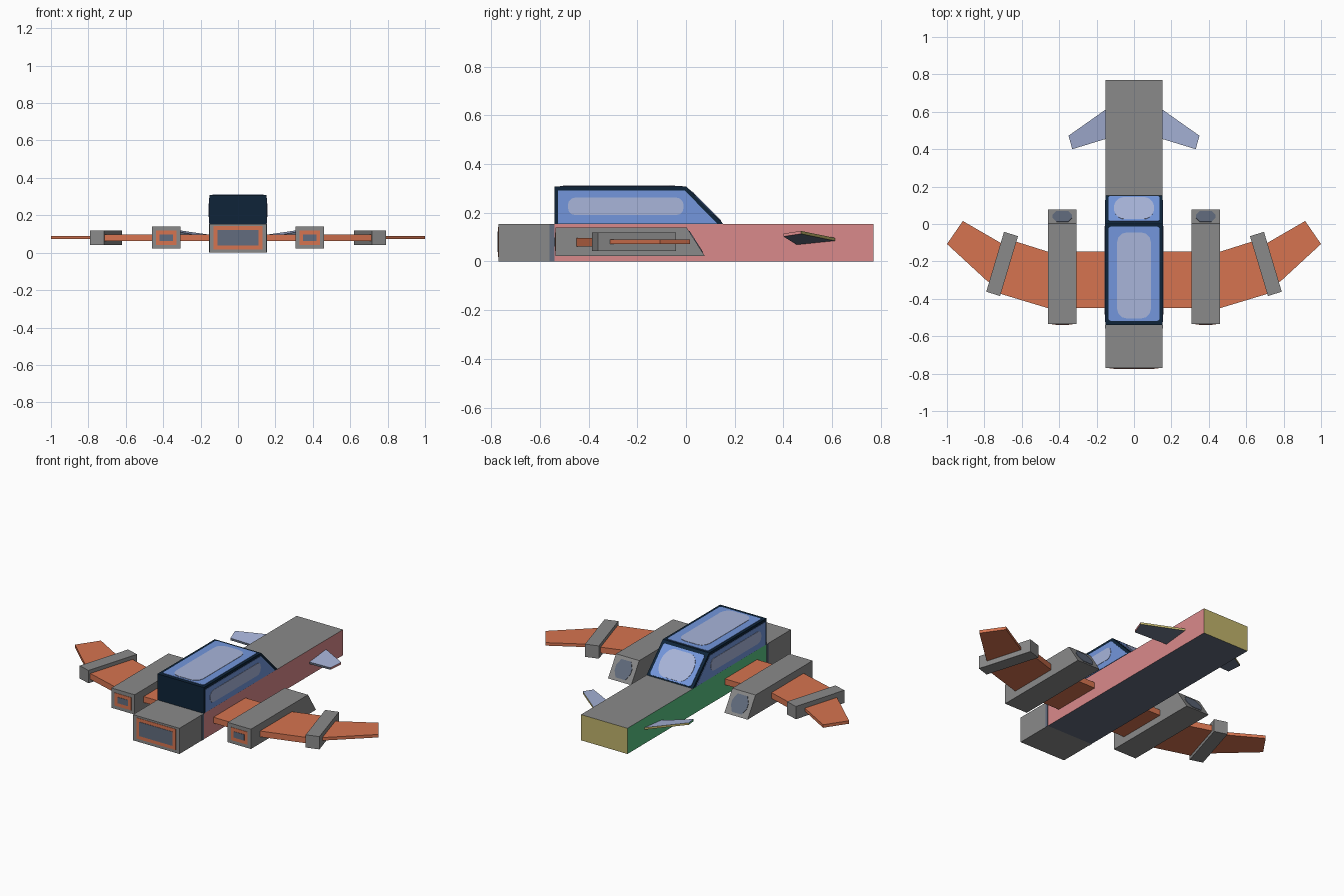
import bpy, bmesh, math
from mathutils import Vector

if "Cube" in bpy.data.objects:
    bpy.data.objects.remove(bpy.data.objects["Cube"])


def material(name, r, g, b):
    def lin(c):
        c /= 255
        return c / 12.92 if c <= 0.04045 else ((c + 0.055) / 1.055) ** 2.4
    m = bpy.data.materials.new(name)
    m.diffuse_color = (lin(r), lin(g), lin(b), 1)
    m.use_nodes = True
    m.node_tree.nodes["Principled BSDF"].inputs["Base Color"].default_value = m.diffuse_color
    return m


GREY = material("hull grey", 138, 138, 138)
ORANGE = material("wing orange", 214, 116, 80)
SLATE = material("slate", 98, 108, 126)
NAVY = material("frame navy", 14, 36, 57)
BLUE = material("glass blue", 115, 150, 220)
PALE = material("pale blue", 168, 181, 218)
PINK = material("side pink", 218, 138, 139)
GREEN = material("side green", 88, 195, 132)
KHAKI = material("end khaki", 192, 180, 108)


def prism(name, pts, depth, mats, rule=None):
    """Solid made by sweeping a polygon along a vector."""
    bm = bmesh.new()
    d = Vector(depth)
    a = [bm.verts.new(Vector(p)) for p in pts]
    b = [bm.verts.new(Vector(p) + d) for p in pts]
    bm.faces.new(a)
    bm.faces.new(b)
    n = len(a)
    for i in range(n):
        bm.faces.new((a[i], a[(i + 1) % n], b[(i + 1) % n], b[i]))
    bmesh.ops.recalc_face_normals(bm, faces=bm.faces)
    if rule:
        for f in bm.faces:
            f.material_index = rule(f.normal)
    me = bpy.data.meshes.new(name)
    bm.to_mesh(me)
    bm.free()
    for m in mats:
        me.materials.append(m)
    ob = bpy.data.objects.new(name, me)
    bpy.context.collection.objects.link(ob)
    return ob


def box(name, x0, x1, y0, y1, z0, z1, mats, rule=None):
    return prism(name, [(x0, y0, z0), (x1, y0, z0), (x1, y1, z0), (x0, y1, z0)],
                 (0, 0, z1 - z0), mats, rule)


def rounded(u0, u1, v0, v1, r, n=3):
    """Rounded rectangle outline in two dimensions."""
    pts = []
    for q, (cu, cv) in enumerate([(u1 - r, v1 - r), (u0 + r, v1 - r),
                                  (u0 + r, v0 + r), (u1 - r, v0 + r)]):
        for i in range(n + 1):
            t = math.pi / 2 * (q + i / n)
            pts.append((cu + r * math.cos(t), cv + r * math.sin(t)))
    return pts


def on_slope(pts, cx, y0, z0, y1, z1):
    """Place (x, y) outline points on a sloping panel."""
    return [(cx + x, y, z0 + (z1 - z0) * (y - y0) / (y1 - y0)) for x, y in pts]


# Faces coloured by the way they point
SIDES = [SLATE, PINK, GREEN, KHAKI]


def facing(n):
    if n.z > 0.5:
        return 4
    if n.z < -0.5:
        return 0
    if abs(n.x) > 0.85:
        return 1 if n.x > 0 else 2
    return 3 if n.y > 0 else 0


# Fuselage
box("hull_rear", -.153, .153, -.77, -.54, 0, .153, [GREY])
box("hull_front", -.153, .153, -.54, .77, 0, .153, SIDES + [GREY], facing)

# Canopy
canopy = [(-.54, .153), (.153, .153), (0, .308), (-.54, .308)]
prism("canopy", [(-.153, y, z) for y, z in canopy], (.306, 0, 0), [NAVY])
prism("roof_glass", [(x, y, .308) for x, y in rounded(-.136, .136, -.518, -.014, .012)],
      (0, 0, .002), [BLUE])
prism("roof_highlight", [(x, y, .308) for x, y in rounded(-.09, .09, -.505, -.045, .05)],
      (0, 0, .004), [PALE])
slope = (0, 0, .308, .153, .153)
prism("windscreen_glass", on_slope(rounded(-.136, .136, .014, .148, .01), *slope),
      (0, .0015, .0015), [BLUE])
prism("windscreen_highlight", on_slope(rounded(-.108, .108, .024, .142, .058, 5), *slope),
      (0, .003, .003), [PALE])


def nozzle(name, cx, hw, z0, z1, y, rim):
    for part, k, d, m in (("rim", 0, .002, ORANGE), ("core", rim, .004, SLATE)):
        box(f"{name}_{part}", cx - hw + k, cx + hw - k, y - d, y + .002,
            z0 + k, z1 - k, [m])


nozzle("main_nozzle", 0, .13, .018, .142, -.77, .02)

for s, side in ((1, "right"), (-1, "left")):
    # Side glass and hull seam
    glass = [(-.525, .155), (.128, .155), (-.006, .292), (-.525, .292)]
    prism(f"{side}_glass", [(s * .153, y, z) for y, z in glass], (s * .002, 0, 0), [BLUE])
    prism(f"{side}_glass_highlight",
          [(s * .153, y, z) for y, z in rounded(-.485, -.01, .19, .262, .03)],
          (s * .004, 0, 0), [PALE])
    box(f"{side}_seam", s * .153, s * .155, -.56, -.54, 0, .153, [SLATE])

    # Engine with slanted intake
    prof = [(-.535, .022), (.077, .022), (.002, .14), (-.535, .14)]
    prism(f"{side}_engine", [(s * .307, y, z) for y, z in prof], (s * .153, 0, 0), [GREY])
    nozzle(f"{side}_nozzle", s * .3835, .055, .042, .118, -.535, .02)
    prism(f"{side}_intake",
          on_slope(rounded(-.052, .052, .012, .068, .02, 1), s * .3835, .002, .14, .077, .022),
          (0, .0025, .0015), [SLATE])

    # Wings
    inner = [(.15, -.45), (.46, -.45), (.735, -.367), (.66, -.085), (.46, -.148), (.15, -.148)]
    prism(f"{side}_inner_wing", [(s * x, y, .062) for x, y in inner], (0, 0, .035), [ORANGE])
    outer = [(.70, -.145), (.915, .016), (1.0, -.107), (.785, -.305), (.72, -.345)]
    outer[0] = (.68, -.12)
    prism(f"{side}_outer_wing", [(s * x, y, .072) for x, y in outer], (0, 0, .018), [ORANGE])

    # Angled wing pod
    pod = [(.62, -.065), (.695, -.042), (.79, -.362), (.716, -.385)]
    prism(f"{side}_pod", [(s * x, y, .042) for x, y in pod], (0, 0, .076), [GREY])

    # Small tilted front fin
    fin = [(.15, .455, .08), (.15, .613, .096), (.35, .472, .125), (.33, .4, .114)]
    prism(f"{side}_front_fin", [(s * x, y, z) for x, y, z in fin],
          (0, 0, -.012), SIDES + [PALE], facing)
